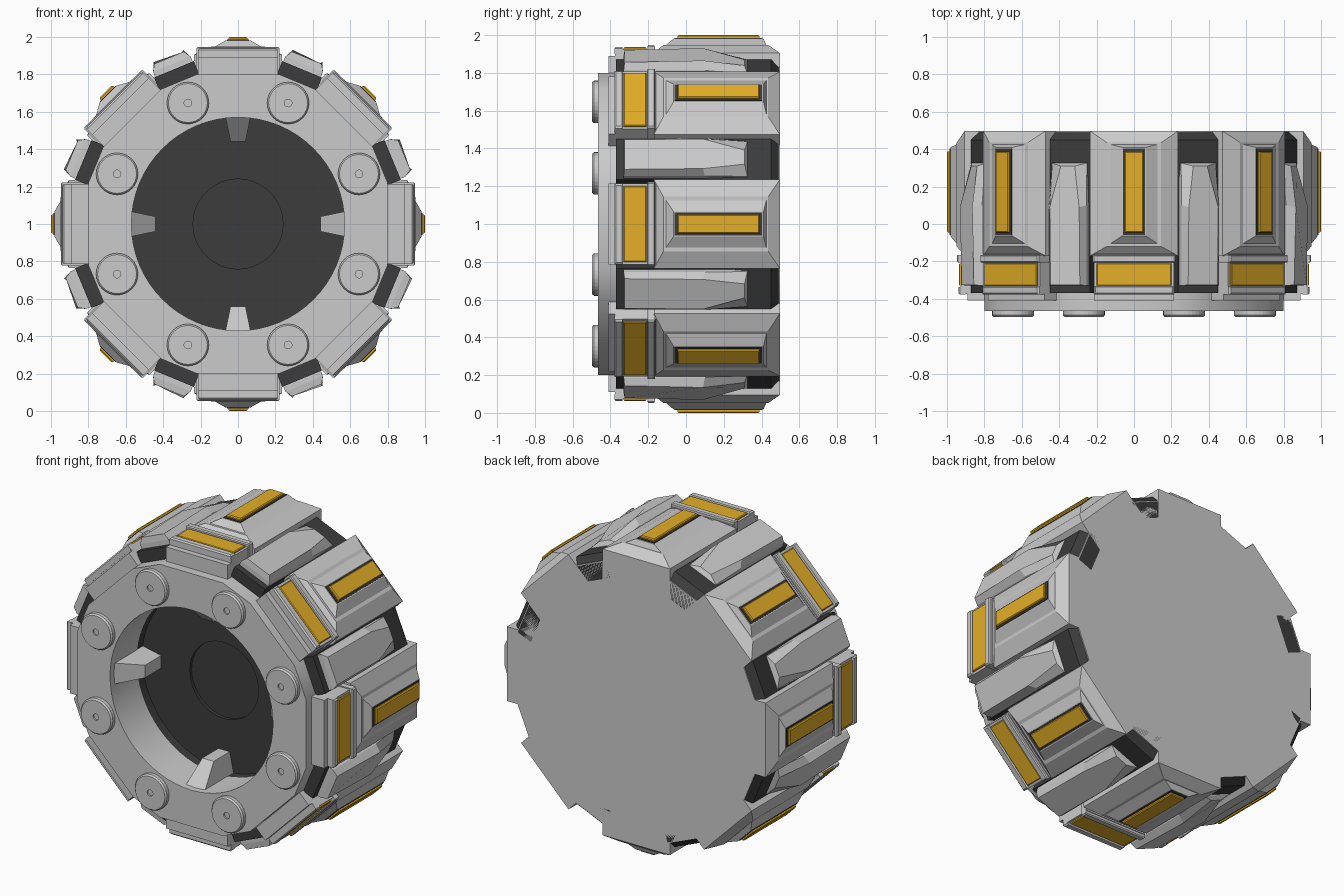
import bpy, bmesh, math

if "Cube" in bpy.data.objects:
    bpy.data.objects.remove(bpy.data.objects["Cube"])

C, S = math.cos, math.sin


def material(name, rgb):
    m = bpy.data.materials.new(name)
    m.diffuse_color = (*rgb, 1)
    m.use_nodes = True
    m.node_tree.nodes["Principled BSDF"].inputs["Base Color"].default_value = m.diffuse_color
    return m


DARK = material("dark", (0.045, 0.045, 0.045))
ORANGE = material("orange", (0.78, 0.43, 0.02))


def circle(r, n=64):
    return [(r * C(2 * math.pi * i / n), r * S(2 * math.pi * i / n)) for i in range(n)]


def outline(a, h):
    """Octagon with clipped corners: eight flats of half width h at distance a."""
    pts = []
    for k in range(8):
        t = k * math.pi / 4
        pts += [(a * C(t) - s * S(t), a * S(t) + s * C(t)) for s in (-h, h)]
    return pts


def slab(name, loops, y0, y1, mat=None):
    """Flat plate, with optional hole, facing along y."""
    cu = bpy.data.curves.new(name, 'CURVE')
    cu.dimensions, cu.fill_mode = '2D', 'BOTH'
    cu.extrude = (y1 - y0) / 2
    for pts in loops:
        sp = cu.splines.new('POLY')
        sp.points.add(len(pts) - 1)
        for p, (x, z) in zip(sp.points, pts):
            p.co = (x, z, 0, 1)
        sp.use_cyclic_u = True
    tmp = bpy.data.objects.new(name + "_curve", cu)
    bpy.context.collection.objects.link(tmp)
    dg = bpy.context.evaluated_depsgraph_get()
    me = bpy.data.meshes.new_from_object(tmp.evaluated_get(dg))
    bpy.data.objects.remove(tmp)
    ob = bpy.data.objects.new(name, me)
    ob.rotation_euler.x = math.pi / 2
    ob.location = (0, (y0 + y1) / 2, 1)
    me.materials.clear()
    if mat:
        me.materials.append(mat)
    bpy.context.collection.objects.link(ob)
    return ob


def rect(w, y0, y1, r):
    return [(-w, y0, r), (w, y0, r), (w, y1, r), (-w, y1, r)]


def radial(name, layers, mat=None, start=0, count=8):
    """Loft layers of (sideways, y, radius) points and repeat around the axle."""
    bm = bmesh.new()
    rows = [[bm.verts.new(p) for p in layer] for layer in layers]
    n = len(rows[0])
    for a, b in zip(rows, rows[1:]):
        for i in range(n):
            j = (i + 1) % n
            bm.faces.new((a[i], a[j], b[j], b[i]))
    bm.faces.new(rows[0])
    bm.faces.new(rows[-1])
    bmesh.ops.recalc_face_normals(bm, faces=bm.faces)
    me = bpy.data.meshes.new(name)
    bm.to_mesh(me)
    bm.free()
    if mat:
        me.materials.append(mat)
    for k in range(count):
        ob = bpy.data.objects.new(f"{name}_{k + 1}", me)
        ob.location = (0, 0, 1)
        ob.rotation_euler.y = math.radians(start + k * 360 / count)
        bpy.context.collection.objects.link(ob)


# Hub and drum
slab("front_plate", [outline(.80, .22), circle(.57)], -.465, -.37)
slab("well_lining", [circle(.60), circle(.57)], -.37, -.20)
slab("drum_front", [outline(.80, .235), circle(.572)], -.37, -.14, DARK)
slab("well_floor", [outline(.81, .235), circle(.24)], -.14, -.12, DARK)
slab("drum", [outline(.83, .235)], -.12, .487, DARK)
slab("back_cap", [outline(.83, .235)], .487, .497)

# Four wedge teeth inside the well
radial("well_tooth", [
    [(-.07, -.44, .585), (.07, -.44, .585), (.07, -.14, .585), (-.07, -.14, .585)],
    [(-.04, -.30, .44), (.04, -.30, .44), (.04, -.14, .44), (-.04, -.14, .44)],
], count=4)

# Main tread panels with orange inlay
radial("tread_panel", [
    rect(.235, -.17, .497, .70), rect(.235, -.17, .497, .905),
    rect(.145, -.12, .435, .948), rect(.125, -.105, .425, .948),
    rect(.065, -.065, .41, .982)])
radial("inlay_frame", [rect(.06, -.06, .403, .9), rect(.06, -.06, .403, .986)], DARK)
radial("inlay", [rect(.05, -.045, .388, .9), rect(.05, -.045, .388, .994),
                 rect(.045, -.04, .383, 1.0)], ORANGE)

# Front brackets with orange strip
radial("bracket", [rect(.215, -.375, -.16, .70), rect(.215, -.375, -.16, .925)])
radial("bracket_face", [rect(.215, -.41, -.37, .70), rect(.215, -.41, -.37, .89)])
radial("bracket_front_rim", [rect(.215, -.378, -.335, .9), rect(.215, -.378, -.335, .93),
                             rect(.205, -.37, -.338, .938)])
radial("bracket_back_rim", [rect(.222, -.205, -.165, .75), rect(.222, -.205, -.165, .94),
                            rect(.215, -.20, -.17, .947)])
radial("bracket_strip", [rect(.20, -.33, -.21, .9), rect(.20, -.33, -.21, .932),
                         rect(.195, -.325, -.215, .936)], ORANGE)

# Dark blocks and tapered covers between the panels
radial("spacer_block", [rect(.115, -.37, .497, .75), rect(.115, -.37, .497, .85),
                        rect(.115, -.37, .45, .895)], DARK, 22.5)
radial("spacer_cover", [
    [(-.11, -.33, .88), (.11, -.33, .88), (.11, .10, .88),
     (.11, .325, .88), (-.11, .325, .88), (-.11, .10, .88)],
    [(-.108, -.33, .925), (.108, -.33, .925), (.108, .10, .925),
     (.10, .325, .90), (-.10, .325, .90), (-.108, .10, .925)],
    [(-.085, -.325, .962), (.085, -.325, .962), (.085, .09, .972),
     (.04, .31, .925), (-.04, .31, .925), (-.085, .09, .972)],
], None, 22.5)

# Round bolts on the front plate
for k in range(8):
    t = math.radians(22.5 + 45 * k)
    bm = bmesh.new()
    prev = None
    for r, y in ((.112, -.46), (.112, -.487), (.104, -.497), (.02, -.497), (.02, -.487)):
        ring = [bm.verts.new((x, y, z)) for x, z in circle(r, 32)]
        if prev:
            for i in range(32):
                j = (i + 1) % 32
                bm.faces.new((prev[i], prev[j], ring[j], ring[i]))
        prev = ring
    bm.faces.new(prev)
    bmesh.ops.recalc_face_normals(bm, faces=bm.faces)
    me = bpy.data.meshes.new("bolt")
    bm.to_mesh(me)
    bm.free()
    ob = bpy.data.objects.new(f"bolt_{k + 1}", me)
    ob.location = (.70 * C(t), 0, 1 + .70 * S(t))
    bpy.context.collection.objects.link(ob)
